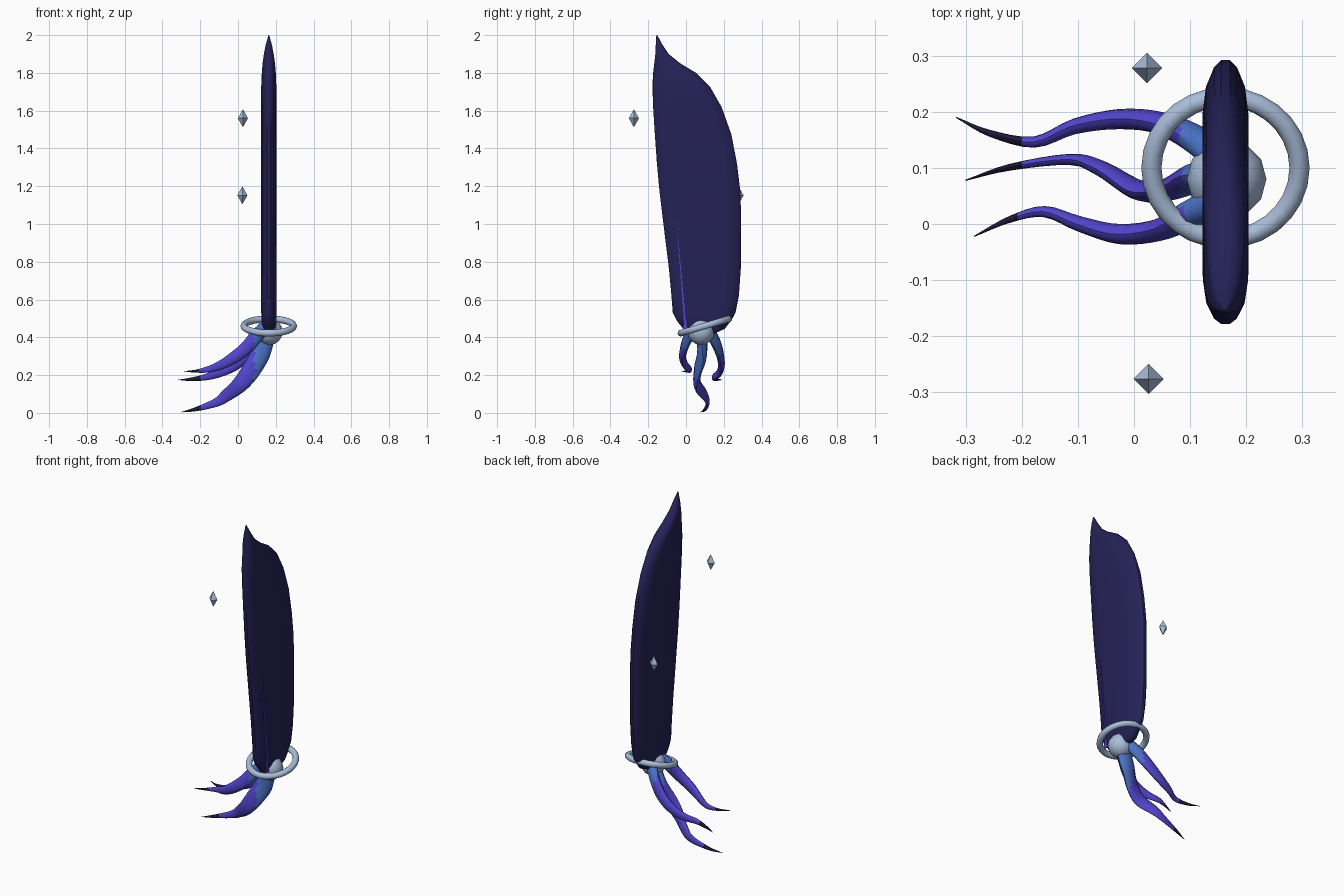
import bpy, bmesh, math
from mathutils import Vector

if "Cube" in bpy.data.objects:
    bpy.data.objects.remove(bpy.data.objects["Cube"])


def material(name, rgb):
    m = bpy.data.materials.new(name)
    m.diffuse_color = (*rgb, 1)
    m.use_nodes = True
    m.node_tree.nodes["Principled BSDF"].inputs["Base Color"].default_value = m.diffuse_color
    return m


NAVY = material("dark navy", (0.018, 0.016, 0.095))
VIOLET = material("violet blue", (0.085, 0.06, 0.62))
BLUE = material("mid blue", (0.07, 0.17, 0.58))
SILVER = material("pale steel blue", (0.40, 0.51, 0.70))
BLACK = material("near black violet", (0.012, 0.01, 0.04))
CX = 0.163


def finish(name, bm, mats, smooth=True):
    bmesh.ops.recalc_face_normals(bm, faces=bm.faces)
    me = bpy.data.meshes.new(name)
    bm.to_mesh(me)
    bm.free()
    for m in mats:
        me.materials.append(m)
    ob = bpy.data.objects.new(name, me)
    bpy.context.collection.objects.link(ob)
    if smooth:
        bpy.ops.object.select_all(action='DESELECT')
        ob.select_set(True)
        bpy.context.view_layer.objects.active = ob
        bpy.ops.object.shade_smooth_by_angle(angle=math.radians(40))
    return ob


def loft(rings):
    bm = bmesh.new()
    rows = [[bm.verts.new(p) for p in r] for r in rings]
    n = len(rows[0])
    for a, b in zip(rows, rows[1:]):
        for i in range(n):
            j = (i + 1) % n
            bm.faces.new((a[i], a[j], b[j], b[i]))
    bm.faces.new(rows[0])
    bm.faces.new(rows[-1])
    return bm


def spline(pts, steps):
    # smooth path through the given points
    p = [Vector(q) for q in pts]
    p = [2 * p[0] - p[1]] + p + [2 * p[-1] - p[-2]]
    out = []
    for i in range(1, len(p) - 2):
        for k in range(steps):
            t = k / steps
            a, b, c, d = p[i - 1:i + 3]
            out.append(0.5 * (2 * b + (c - a) * t + (2 * a - 5 * b + 4 * c - d) * t * t
                              + (3 * b - a - 3 * c + d) * t ** 3))
    return out + [p[-2]]


# Broad upright blade: (height, front edge, back edge, half thickness)
blade_rows = [
    (0.405, 0.06, 0.11, 0.012), (0.42, 0.02, 0.15, 0.025), (0.445, -0.015, 0.205, 0.034),
    (0.49, -0.05, 0.24, 0.039), (0.53, -0.07, 0.262, 0.04), (0.62, -0.077, 0.28, 0.04),
    (0.76, -0.09, 0.29, 0.041), (1.02, -0.122, 0.292, 0.041), (1.17, -0.14, 0.288, 0.041),
    (1.32, -0.154, 0.27, 0.041), (1.475, -0.165, 0.24, 0.041), (1.62, -0.174, 0.188, 0.041),
    (1.73, -0.178, 0.125, 0.040), (1.80, -0.174, 0.053, 0.037), (1.85, -0.168, -0.03, 0.033),
    (1.90, -0.162, -0.092, 0.026), (1.95, -0.16, -0.125, 0.016), (2.0, -0.157, -0.152, 0.002)]
section = [(0, 0.2), (0.03, 0.5), (0.12, 0.85), (0.25, 1), (0.5, 1),
           (0.75, 1), (0.88, 0.85), (0.97, 0.5), (1, 0.2)]
rings = []
for z, y0, y1, h in blade_rows:
    side = [(h * w, y0 + (y1 - y0) * u) for u, w in section]
    rings.append([(CX + x, y, z) for x, y in side] + [(CX - x, y, z) for x, y in reversed(side)])
finish("blade", loft(rings), [NAVY])

# Thin coloured streak on the blade face
bm = bmesh.new()
streak = [(-0.051, 1.03), (-0.012, 0.50), (-0.016, 0.44), (0.012, 0.44), (-0.002, 0.50)]
loops = [[bm.verts.new((CX + x, y, z)) for y, z in streak] for x in (0.035, 0.0405)]
for lp in loops:
    bm.faces.new(lp)
for i in range(5):
    j = (i + 1) % 5
    bm.faces.new((loops[0][i], loops[0][j], loops[1][j], loops[1][i]))
for f in bm.faces:
    f.material_index = 1 if f.calc_center_median().z < 0.48 else 0
finish("blade_streak", bm, [VIOLET, BLUE], False)

# Three wavy tentacles, tip to root, deeper than they are wide
DEPTH = [0.001, 0.011, 0.023, 0.033, 0.043, 0.050, 0.052, 0.042]
WIDTH = [0.001, 0.006, 0.010, 0.014, 0.018, 0.020, 0.026, 0.030]
tentacles = {
    "middle_tentacle": (1.0, [(-0.30, 0.078, 0.004), (-0.222, 0.101, 0.02), (-0.115, 0.115, 0.055),
                              (-0.06, 0.10, 0.093), (0.01, 0.06, 0.15), (0.065, 0.062, 0.22),
                              (0.118, 0.085, 0.31), (0.16, 0.085, 0.43)]),
    "front_tentacle": (0.72, [(-0.285, -0.022, 0.22), (-0.222, 0.008, 0.221), (-0.16, 0.022, 0.23),
                              (-0.097, 0.0, 0.25), (-0.026, -0.018, 0.29), (0.046, -0.01, 0.345),
                              (0.10, 0.017, 0.41), (0.155, 0.045, 0.465)]),
    "back_tentacle": (0.72, [(-0.317, 0.19, 0.175), (-0.258, 0.162, 0.177), (-0.178, 0.146, 0.188),
                             (-0.106, 0.174, 0.21), (-0.026, 0.187, 0.25), (0.046, 0.18, 0.31),
                             (0.108, 0.152, 0.385), (0.16, 0.11, 0.455)]),
}
for name, (scale, pts) in tentacles.items():
    path = spline(pts, 4)
    rings = []
    for i, p in enumerate(path):
        k = min(i // 4, 6)
        t = i / 4 - k
        d = (DEPTH[k] * (1 - t) + DEPTH[k + 1] * t) * scale
        w = WIDTH[k] * (1 - t) + WIDTH[k + 1] * t
        tan = path[min(i + 1, len(path) - 1)] - path[max(i - 1, 0)]
        tan.y *= 0.4
        tan.normalize()
        lat = Vector((0, 0, 1)).cross(tan).normalized()
        up = tan.cross(lat)
        rings.append([p + lat * w * math.cos(a * math.tau / 12) + up * d * math.sin(a * math.tau / 12)
                      for a in range(12)])
    bm = loft(rings)
    for f in bm.faces:
        x = f.calc_center_median().x
        f.material_index = 2 if x < -0.205 else (1 if x > 0.085 else 0)
    finish(name, bm, [VIOLET, BLUE, BLACK])

# Round hub at the root
bm = bmesh.new()
bmesh.ops.create_uvsphere(bm, u_segments=12, v_segments=8, radius=0.071)
bmesh.ops.translate(bm, vec=(0.165, 0.08, 0.43), verts=bm.verts)
finish("hub", bm, [SILVER])

# Tilted ring around the root
bpy.ops.mesh.primitive_torus_add(major_segments=28, minor_segments=10, major_radius=0.132,
                                 minor_radius=0.018, location=(CX, 0.1, 0.46),
                                 rotation=(math.radians(16.5), 0, 0))
ring = bpy.context.object
ring.name = "ring"
ring.data.materials.append(SILVER)
bpy.ops.object.shade_smooth_by_angle(angle=math.radians(60))

# Floating eight-sided crystals
for name, c in (("front_crystal", (0.026, -0.276, 1.56)), ("back_crystal", (0.023, 0.278, 1.152))):
    bm = bmesh.new()
    r = 0.027
    mid = [bm.verts.new((c[0] + x, c[1] + y, c[2])) for x, y in ((r, 0), (0, r), (-r, 0), (0, -r))]
    for s in (-1, 1):
        tip = bm.verts.new((c[0], c[1], c[2] + s * 0.048))
        for i in range(4):
            bm.faces.new((mid[i], mid[(i + 1) % 4], tip))
    finish(name, bm, [SILVER], False)
